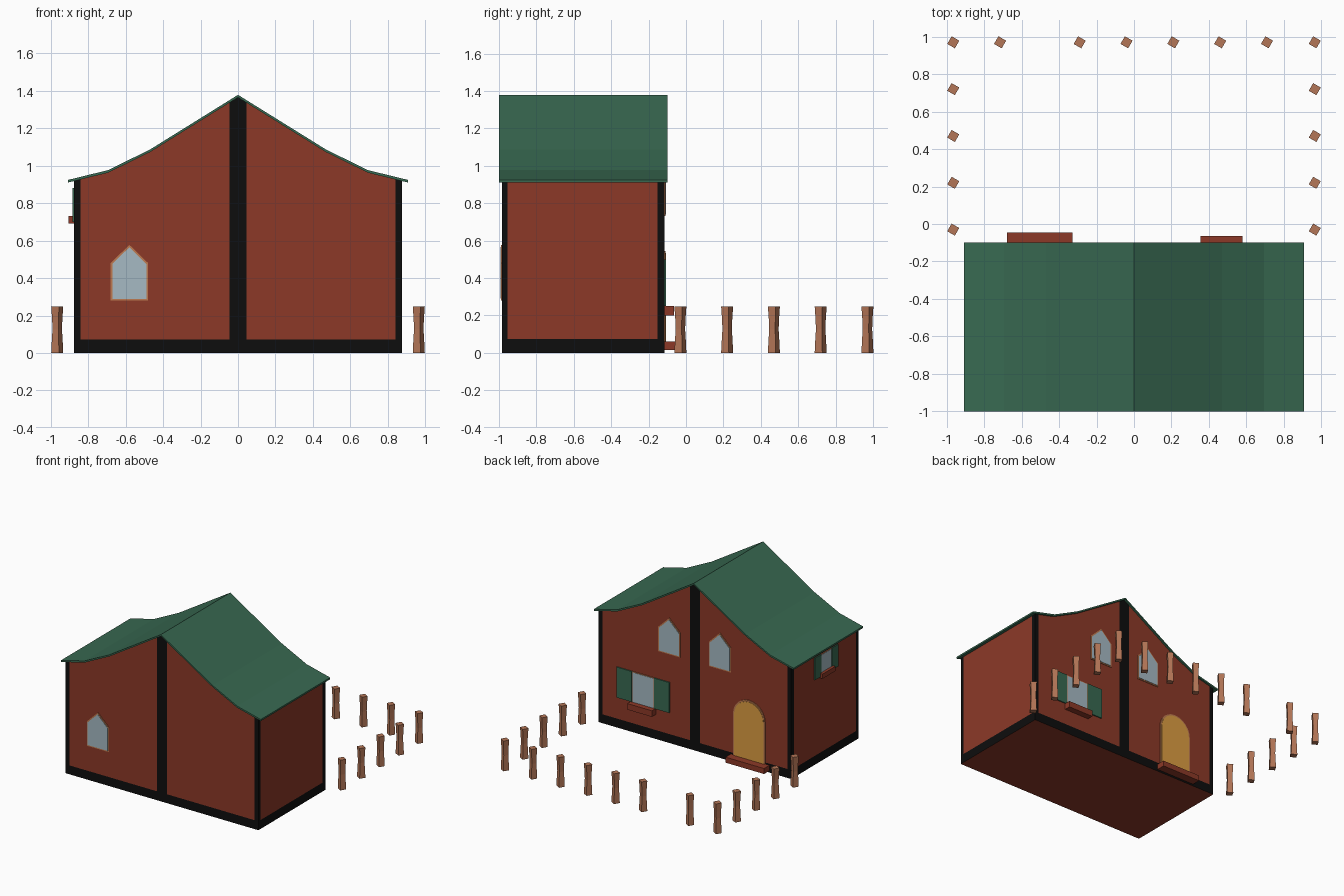
import bpy, bmesh, math
from mathutils import Vector, Matrix

if "Cube" in bpy.data.objects:
    bpy.data.objects.remove(bpy.data.objects["Cube"])


def material(name, r, g, b):
    lin = [((c / 255 + 0.055) / 1.055) ** 2.4 if c > 10 else c / 3294 for c in (r, g, b)]
    m = bpy.data.materials.new(name)
    m.diffuse_color = (*lin, 1)
    m.use_nodes = True
    m.node_tree.nodes["Principled BSDF"].inputs["Base Color"].default_value = m.diffuse_color
    return m


BRICK = material("brick red", 140, 57, 39)
BLACK = material("black trim", 13, 13, 13)
GREEN = material("roof green", 56, 105, 81)
GLASS = material("pale glass", 166, 186, 195)
DOOR = material("ochre door", 220, 158, 66)
FRAME = material("frame tan", 190, 122, 80)
POST = material("post wood", 180, 118, 87)

FRONT, BACK, SIDE = -0.985, -0.115, 0.875


def finish(name, bm, *mats):
    bmesh.ops.recalc_face_normals(bm, faces=bm.faces)
    me = bpy.data.meshes.new(name)
    bm.to_mesh(me)
    bm.free()
    for m in mats:
        me.materials.append(m)
    ob = bpy.data.objects.new(name, me)
    bpy.context.collection.objects.link(ob)
    return ob


def prism(outline, offset):
    """Extrude a closed loop of 3D points along an offset vector."""
    bm = bmesh.new()
    f = bm.faces.new([bm.verts.new(p) for p in outline])
    ext = bmesh.ops.extrude_face_region(bm, geom=[f], use_keep_orig=True)
    bmesh.ops.translate(bm, vec=offset, verts=[v for v in ext["geom"] if isinstance(v, bmesh.types.BMVert)])
    return bm


def plate(name, wall, outline, depth, mat):
    """Outline in (along wall, height), standing proud of a wall by depth."""
    if wall == "left":
        pts, off = [(-SIDE, a, z) for a, z in outline], (-depth, 0, 0)
    else:
        y, s = (FRONT, -1) if wall == "front" else (BACK, 1)
        pts, off = [(a, y, z) for a, z in outline], (0, s * depth, 0)
    return finish(name, prism(pts, off), mat)


def rect(a0, a1, z0, z1):
    return [(a0, z0), (a1, z0), (a1, z1), (a0, z1)]


def pointed(c, z0, inset=0.0):
    w, i = 0.1 - inset, inset
    return [(c - w, z0 + i), (c + w, z0 + i), (c + w, z0 + 0.2 - i / 2),
            (c, z0 + 0.297 - i * 1.4), (c - w, z0 + 0.2 - i / 2)]


def arch(c, r, z0, spring):
    curve = [(c + r * math.cos(math.pi * k / 12), spring + r * math.sin(math.pi * k / 12)) for k in range(13)]
    return [(c + r, z0)] + curve + [(c - r, z0)]


# roof: thin swept slab
half = [(0.907, 0.924), (0.694, 0.976), (0.47, 1.086), (0, 1.378)]
top = half + [(-x, z) for x, z in half[-2::-1]]
under = [(x, z - 0.014) for x, z in top]
finish("roof", prism([(x, -1.0, z) for x, z in top + under[::-1]], (0, 0.9, 0)), GREEN)

# house body: gable prism, cut so that trim bands get their own faces
eave = 0.918
gable = [(SIDE, 0), (SIDE, eave)] + [(x, z - 0.01) for x, z in top[1:-1]] + [(-SIDE, eave), (-SIDE, 0)]
bm = prism([(x, FRONT, z) for x, z in gable], (0, BACK - FRONT, 0))
cuts = [((0, 0, 0.073), (0, 0, 1)), ((0, FRONT + 0.03, 0), (0, 1, 0)), ((0, BACK - 0.038, 0), (0, 1, 0))]
cuts += [((x, 0, 0), (1, 0, 0)) for x in (-0.84, -0.045, 0.045, 0.84)]
for co, no in cuts:
    bmesh.ops.bisect_plane(bm, geom=bm.verts[:] + bm.edges[:] + bm.faces[:], plane_co=co, plane_no=no)
bm.normal_update()
for f in bm.faces:
    c = f.calc_center_median()
    if abs(f.normal.z) > 0.1:
        continue
    if abs(f.normal.y) > 0.5:
        trim = abs(c.x) < 0.045 or abs(c.x) > 0.84
    else:
        trim = c.y < FRONT + 0.03 or c.y > BACK - 0.038
    f.material_index = int(trim or c.z < 0.073)
finish("house_body", bm, BRICK, BLACK)

# pointed windows
for name, wall, c, z0 in (("front_window", "front", -0.58, 0.28),
                          ("back_window_left", "back", 0.23, 0.73),
                          ("back_window_right", "back", -0.23, 0.73)):
    plate(name + "_frame", wall, pointed(c, z0), 0.005, FRAME)
    plate(name + "_glass", wall, pointed(c, z0, 0.009), 0.008, GLASS)

# shuttered windows with flower boxes
for name, wall, c, hw, outer, z0, z1, box, bz, bd in (
        ("back_low_window", "back", 0.467, 0.1, 0.24, 0.25, 0.5, 0.112, (0.2, 0.25), 0.05),
        ("side_window", "left", -0.563, 0.068, 0.15, 0.7, 0.88, 0.083, (0.692, 0.73), 0.03)):
    plate(name + "_frame", wall, rect(c - hw, c + hw, z0, z1), 0.005, FRAME)
    plate(name + "_glass", wall, rect(c - hw + 0.006, c + hw - 0.006, z0, z1 - 0.006), 0.007, GLASS)
    for s, tag in ((-1, "a"), (1, "b")):
        lo, hi = sorted((c + s * hw, c + s * outer))
        plate(name + "_shutter_" + tag, wall, rect(lo, hi, z0, z1), 0.009, GREEN)
    plate(name + "_box", wall, rect(c - box, c + box, *bz), bd, BRICK)

# arched door and step
plate("door_frame", "back", arch(-0.495, 0.145, 0.05, 0.4), 0.006, FRAME)
plate("door", "back", arch(-0.495, 0.133, 0.05, 0.4), 0.009, DOOR)
plate("door_step", "back", rect(-0.677, -0.328, 0.015, 0.06), 0.07, BRICK)

# fence posts: waisted, twisted square stakes with a gap for the gate
spots = [(s * 0.965, -0.03 + 0.25 * k) for s in (-1, 1) for k in range(5)]
spots += [(x, 0.97) for x in (-0.715, -0.29, -0.04, 0.21, 0.46, 0.71)]
turn = Matrix.Rotation(math.radians(-30), 3, 'Z')
for n, (px, py) in enumerate(spots):
    bm = bmesh.new()
    rings = []
    for z, h in ((0, 0.0235), (0.07, 0.021), (0.125, 0.0185), (0.18, 0.02), (0.248, 0.0235)):
        rings.append([bm.verts.new(turn @ Vector((a * h, b * h, z)) + Vector((px, py, 0)))
                      for a, b in ((-1, -1), (1, -1), (1, 1), (-1, 1))])
    for lo, hi in zip(rings, rings[1:]):
        for i in range(4):
            j = (i + 1) % 4
            bm.faces.new((lo[i], lo[j], hi[j], hi[i]))
    bm.faces.new(rings[0][::-1])
    bm.faces.new(rings[-1])
    finish("fence_post_%02d" % n, bm, POST)
